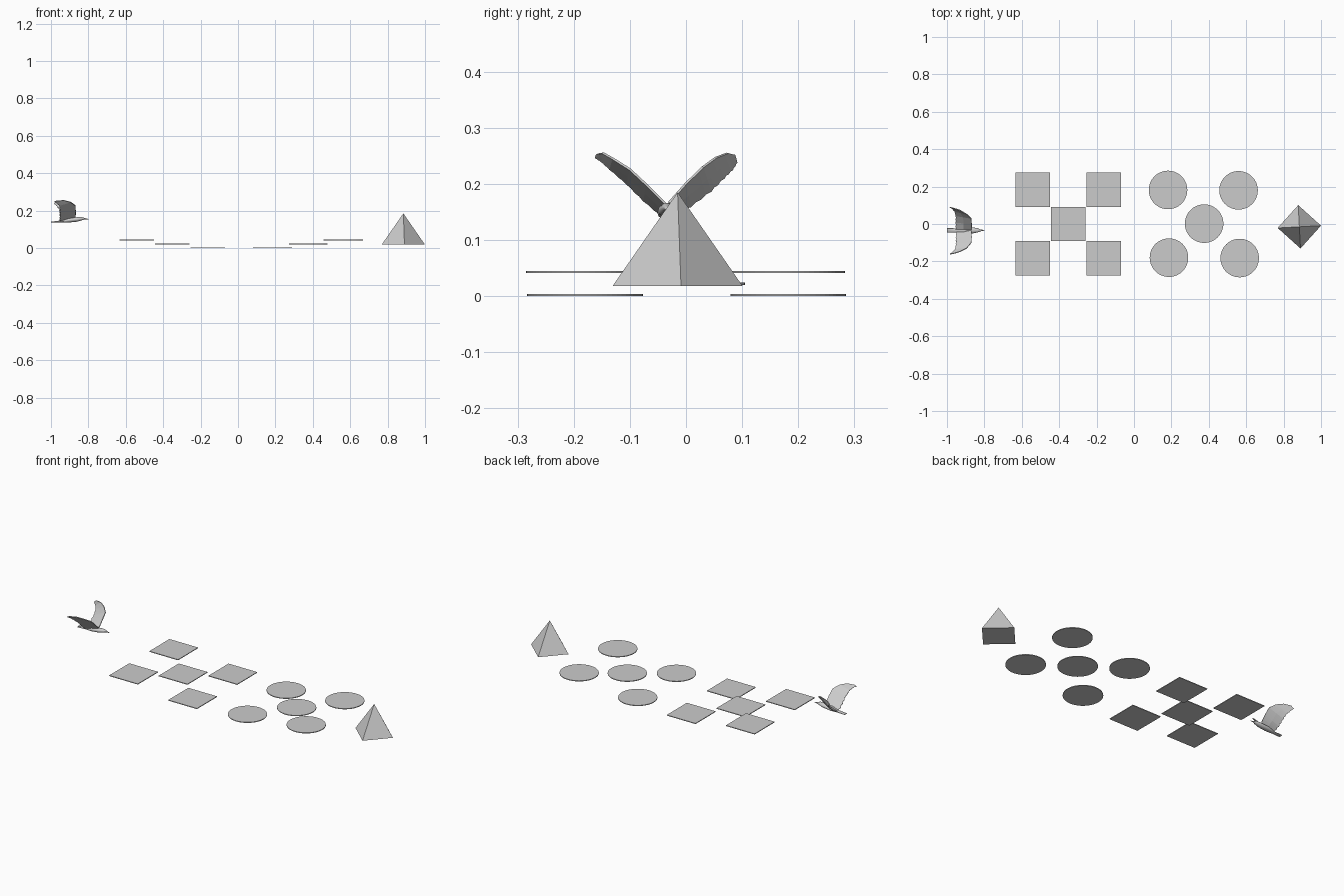
import bpy, bmesh, math
from mathutils import Vector

if "Cube" in bpy.data.objects:
    bpy.data.objects.remove(bpy.data.objects["Cube"])


def make_object(name, verts, faces, smooth=False):
    me = bpy.data.meshes.new(name)
    me.from_pydata(verts, [], faces)
    bm = bmesh.new()
    bm.from_mesh(me)
    bmesh.ops.recalc_face_normals(bm, faces=bm.faces)
    bm.to_mesh(me)
    bm.free()
    ob = bpy.data.objects.new(name, me)
    bpy.context.collection.objects.link(ob)
    for p in me.polygons:
        p.use_smooth = smooth
    return ob


def plate(name, x, y, z, sides, radius, turn=0.0):
    bpy.ops.mesh.primitive_cylinder_add(
        vertices=sides, radius=radius, depth=0.004,
        location=(x, y, z + 0.002), rotation=(0, 0, turn))
    bpy.context.object.name = name


# Stepping plates: square group on the left, round group on the right
squares = [(-.541, .184, .041), (-.541, -.184, .041), (-.352, 0, .02),
           (-.162, .184, 0), (-.162, -.184, 0)]
discs = [(.182, .182, 0), (.187, -.180, 0), (.375, .002, .02),
         (.559, .180, .041), (.565, -.182, .041)]
for i, (x, y, z) in enumerate(squares):
    plate(f"square_tile_{i}", x, y, z, 4, .092 * math.sqrt(2), math.radians(45))
for i, (x, y, z) in enumerate(discs):
    plate(f"round_tile_{i}", x, y, z, 64, .103)

# Pyramid
bpy.ops.mesh.primitive_cone_add(
    vertices=4, radius1=.116, radius2=0, depth=.167,
    location=(.884, -.015, .018 + .0835), rotation=(0, 0, math.radians(3)))
bpy.context.object.name = "pyramid"

# Bird body: x, half width, half height, centre z
rings = [(-1.0, .012, .002, .139), (-.95, .011, .005, .142), (-.91, .017, .012, .148),
         (-.86, .016, .012, .153), (-.835, .011, .009, .157), (-.82, .005, .004, .157),
         (-.80, .001, .001, .154)]
N = 12
verts, faces = [], []
for x, w, h, z in rings:
    for k in range(N):
        a = 2 * math.pi * k / N
        verts.append((x, -.034 + w * math.cos(a), z + h * math.sin(a)))
for r in range(len(rings) - 1):
    for k in range(N):
        a, b = r * N + k, r * N + (k + 1) % N
        faces.append((a, b, b + N, a + N))
faces += [tuple(range(N)), tuple(range((len(rings) - 1) * N, len(rings) * N))]
make_object("bird_body", verts, faces, True)


# Wings: leading and trailing edge stations, with feather notches behind
def wing(name, lead, trail, steps=4, thick=.004):
    verts, faces = [], []
    total = (len(lead) - 1) * steps
    for n in range(total + 1):
        i = min(n // steps, len(lead) - 2)
        t = n / steps - i
        a = Vector(lead[i]).lerp(Vector(lead[i + 1]), t)
        b = Vector(trail[i]).lerp(Vector(trail[i + 1]), t)
        notch = .05 if n % 2 else 0
        verts += [a, a.lerp(b, .5), b.lerp(a, notch)]
    for n in range(total):
        for k in range(2):
            p = n * 3 + k
            faces.append((p, p + 1, p + 4, p + 3))
    ob = make_object(name, verts, faces)
    mod = ob.modifiers.new("thickness", 'SOLIDIFY')
    mod.thickness = thick
    mod.offset = 0


wing("right_wing",
     [(-.868, -.035, .163), (-.868, -.07, .198), (-.870, -.10, .226),
      (-.895, -.13, .245), (-.93, -.148, .255), (-.968, -.159, .253)],
     [(-.952, -.040, .140), (-.953, -.075, .170), (-.953, -.105, .200),
      (-.957, -.135, .226), (-.970, -.150, .240), (-.984, -.161, .247)])
wing("left_wing",
     [(-.868, -.030, .167), (-.868, 0, .201), (-.870, .03, .230),
      (-.895, .053, .247), (-.93, .074, .255), (-.968, .086, .252)],
     [(-.955, -.033, .142), (-.955, .008, .160), (-.955, .044, .187),
      (-.960, .067, .210), (-.972, .082, .225), (-.985, .090, .238)])
